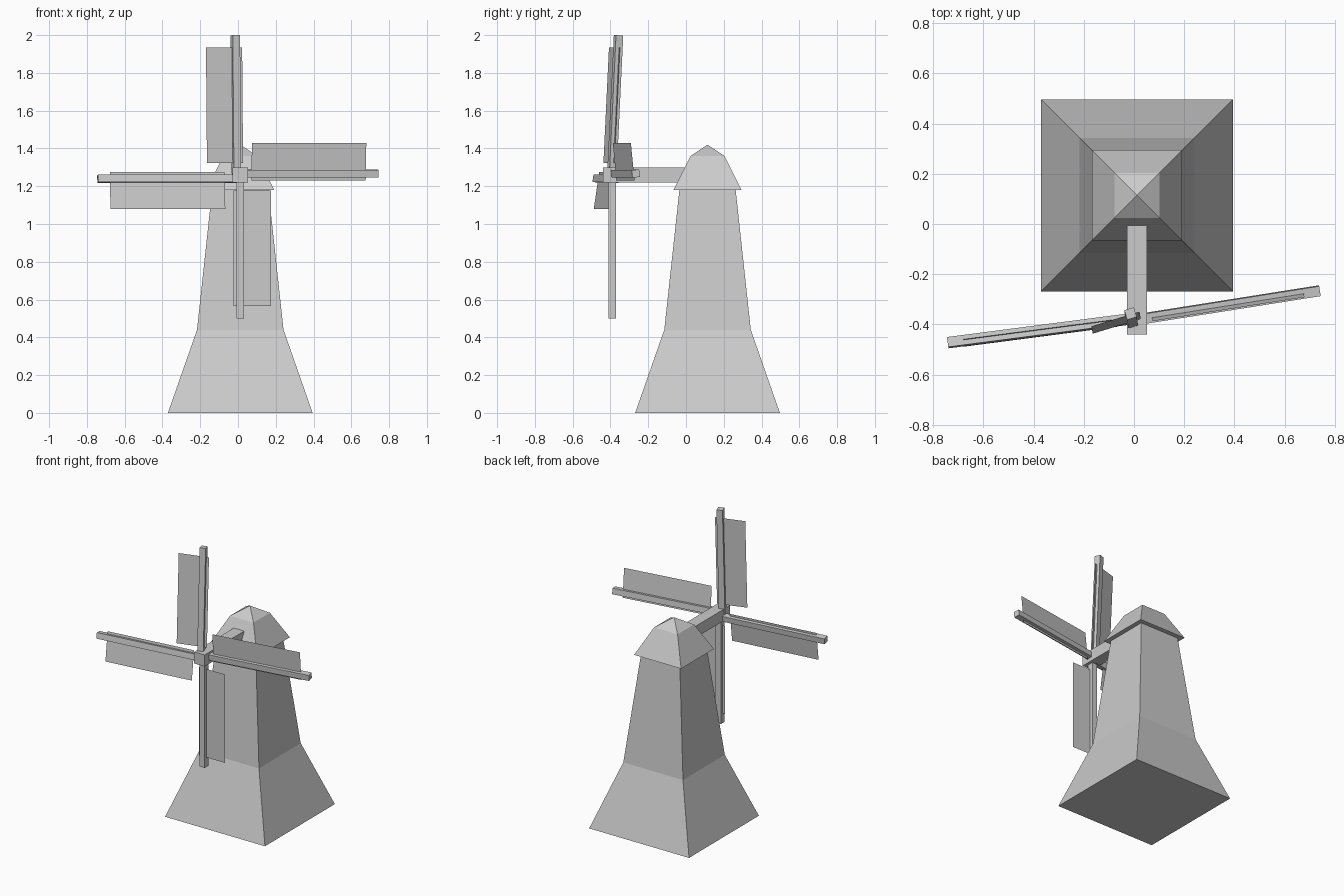
import bpy
from mathutils import Vector

if "Cube" in bpy.data.objects:
    bpy.data.objects.remove(bpy.data.objects["Cube"])

CX, CY = 0.012, 0.114   # tower axis


def mesh_object(name, verts, faces):
    mesh = bpy.data.meshes.new(name)
    mesh.from_pydata([tuple(v) for v in verts], [], faces)
    mesh.update()
    obj = bpy.data.objects.new(name, mesh)
    bpy.context.collection.objects.link(obj)
    return obj


def square_stack(name, levels, apex=None):
    """Stack of square rings given as (half width, z), closed by a lid or an apex."""
    verts, faces = [], [(3, 2, 1, 0)]
    for h, z in levels:
        verts += [(CX + sx * h, CY + sy * h, z)
                  for sx, sy in ((-1, -1), (1, -1), (1, 1), (-1, 1))]
    for k in range(len(levels) - 1):
        for i in range(4):
            a, b = 4 * k + i, 4 * k + (i + 1) % 4
            faces.append((a, b, b + 4, a + 4))
    t = 4 * (len(levels) - 1)
    if apex is None:
        faces.append((t, t + 1, t + 2, t + 3))
    else:
        verts.append((CX, CY, apex))
        faces += [(t + i, t + (i + 1) % 4, t + 4) for i in range(4)]
    return mesh_object(name, verts, faces)


def beam(name, start, end, side, half):
    """Square beam from start to end; side sets its roll."""
    start, end = Vector(start), Vector(end)
    u = (end - start).normalized()
    w = Vector(side)
    w = (w - u * w.dot(u)).normalized()
    n = u.cross(w)
    verts = [p + (w * a + n * b) * half for p in (start, end)
             for a, b in ((-1, -1), (1, -1), (1, 1), (-1, 1))]
    faces = [(3, 2, 1, 0), (4, 5, 6, 7)]
    faces += [(i, (i + 1) % 4, (i + 1) % 4 + 4, i + 4) for i in range(4)]
    return mesh_object(name, verts, faces)


def blade(name, hub, direction, side, inner):
    """Arm with a thin flat sail set off to one side of it."""
    hub, u = Vector(hub), Vector(direction).normalized()
    w = Vector(side)
    w = (w - u * w.dot(u)).normalized()
    beam(name + "_arm", hub, hub + u * (inner + 0.678), w, 0.02)
    corners = [(inner, -0.037), (inner + 0.613, -0.037),
               (inner + 0.613, 0.163), (inner, 0.163)]
    mesh_object(name + "_sail", [hub + u * r + w * s for r, s in corners],
                [(0, 1, 2, 3)])


# Tower and overhanging cap
square_stack("tower", [(0.383, 0), (0.229, 0.44), (0.149, 1.18)])
square_stack("cap", [(0.18, 1.18), (0.09, 1.36)], apex=1.42)

# Shaft carrying the blades
beam("shaft", (CX, -0.44, 1.26), (CX, -0.005, 1.26), (1, 0, 0), 0.04)

# Four blades, each slightly askew
blade("top_blade", (-0.008, -0.393, 1.252), (-0.008, 0.048, 1), (-0.956, -0.292, 0), 0.07)
blade("right_blade", (CX, -0.381, 1.267), (1, 0.158, 0), (0, -0.1, 1), 0.06)
blade("bottom_blade", (CX, -0.39, 1.26), (0, 0, -1), (1, 0, 0), 0.082)
blade("left_blade", (CX, -0.375, 1.24), (-1, -0.13, 0), (0, -0.15, -1), 0.083)
